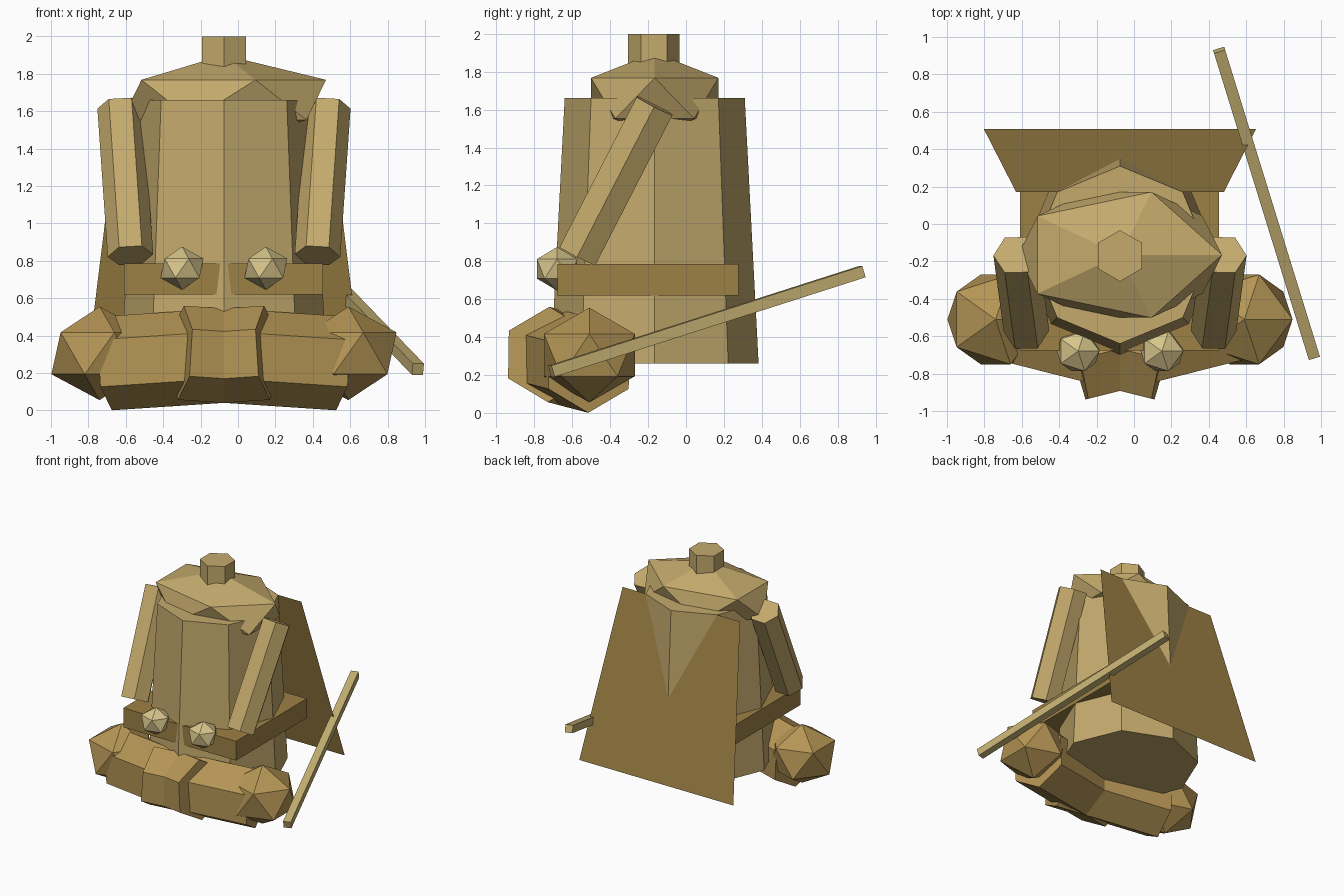
import bpy, bmesh, math
from mathutils import Vector, Matrix

if "Cube" in bpy.data.objects:
    bpy.data.objects.remove(bpy.data.objects["Cube"])

CX = -0.075  # symmetry axis of the seated figure


def material(name, rgb):
    m = bpy.data.materials.new(name)
    m.diffuse_color = (*rgb, 1)
    m.use_nodes = True
    m.node_tree.nodes["Principled BSDF"].inputs["Base Color"].default_value = m.diffuse_color
    return m


ROBE = material("robe", (0.55, 0.40, 0.15))
CLOTH = material("dark_cloth", (0.34, 0.22, 0.06))
LEG = material("leg_cloth", (0.46, 0.30, 0.09))
HAND = material("pale", (0.68, 0.56, 0.26))
WOOD = material("wood", (0.56, 0.44, 0.17))


def finish(name, bm, mat):
    bmesh.ops.recalc_face_normals(bm, faces=bm.faces)
    me = bpy.data.meshes.new(name)
    bm.to_mesh(me)
    bm.free()
    me.materials.append(mat)
    ob = bpy.data.objects.new(name, me)
    bpy.context.collection.objects.link(ob)
    return ob


def prism(name, p, q, r1, r2, n, ref, mat):
    """n-sided tapered tube from p to q; first corner points along ref."""
    p, q = Vector(p), Vector(q)
    axis = (q - p).normalized()
    u = Vector(ref)
    u = (u - axis * u.dot(axis)).normalized()
    v = axis.cross(u)
    bm = bmesh.new()
    rings = []
    for c, r in ((p, r1), (q, r2)):
        rings.append([bm.verts.new(c + r * (u * math.cos(a) + v * math.sin(a)))
                      for a in (2 * math.pi * i / n for i in range(n))])
    lo, hi = rings
    for i in range(n):
        j = (i + 1) % n
        bm.faces.new((lo[i], lo[j], hi[j], hi[i]))
    bm.faces.new(lo)
    bm.faces.new(hi)
    return finish(name, bm, mat)


def ico(name, centre, radii, mat):
    bm = bmesh.new()
    bmesh.ops.create_icosphere(bm, subdivisions=1, radius=1)
    bmesh.ops.transform(bm, verts=bm.verts,
                        matrix=Matrix.LocRotScale(Vector(centre), None, Vector(radii)))
    return finish(name, bm, mat)


def box(name, centre, size, mat, rot=None):
    bm = bmesh.new()
    bmesh.ops.create_cube(bm, size=1)
    bmesh.ops.transform(bm, verts=bm.verts,
                        matrix=Matrix.LocRotScale(Vector(centre), rot, Vector(size)))
    return finish(name, bm, mat)


# Torso, hood and top knob
prism("torso", (CX, -0.165, 0.26), (CX, -0.165, 1.66), 0.548, 0.475, 8, (0, 1, 0), ROBE)
ico("hood", (CX, -0.165, 1.66), (0.61, 0.395, 0.24), ROBE)
prism("top_knob", (CX, -0.17, 1.76), (CX, -0.17, 2.0), 0.137, 0.137, 6, (0, 1, 0), ROBE)

# Belt
box("belt", (-0.077, -0.2, 0.703), (1.065, 0.955, 0.165), CLOTH)

# Cape: one flared sheet hanging off the back
bm = bmesh.new()
bm.faces.new([bm.verts.new(c) for c in (
    (CX + 0.555, 0.17, 1.66), (CX - 0.555, 0.17, 1.66),
    (CX - 0.728, 0.508, 0.265), (CX + 0.728, 0.508, 0.265))])
finish("cape", bm, CLOTH)

# Arms, hands, knees and crossed shins on both sides
for side, s in (("left", -1), ("right", 1)):
    prism(side + "_arm", (CX + s * 0.555, -0.165, 1.62), (CX + s * 0.5, -0.572, 0.828),
          0.122, 0.122, 6, (1, 0, 0), ROBE)
    ico(side + "_hand", (CX + s * 0.224, -0.68, 0.76), (0.128, 0.125, 0.115), HAND)
    ico(side + "_knee", (CX + s * 0.665, -0.51, 0.305), (0.288, 0.282, 0.25), LEG)
    prism(side + "_shin", (CX + s * 0.615, -0.512, 0.252), (CX - s * 0.23, -0.725, 0.308),
          0.252, 0.252, 6, (0, 0, 1), LEG)

# Walking staff leaning beside the figure
a, b = Vector((0.962, -0.71, 0.22)), Vector((0.455, 0.93, 0.745))
box("staff", (a + b) / 2, (0.062, (b - a).length, 0.062), WOOD,
    (b - a).to_track_quat('Y', 'Z'))
